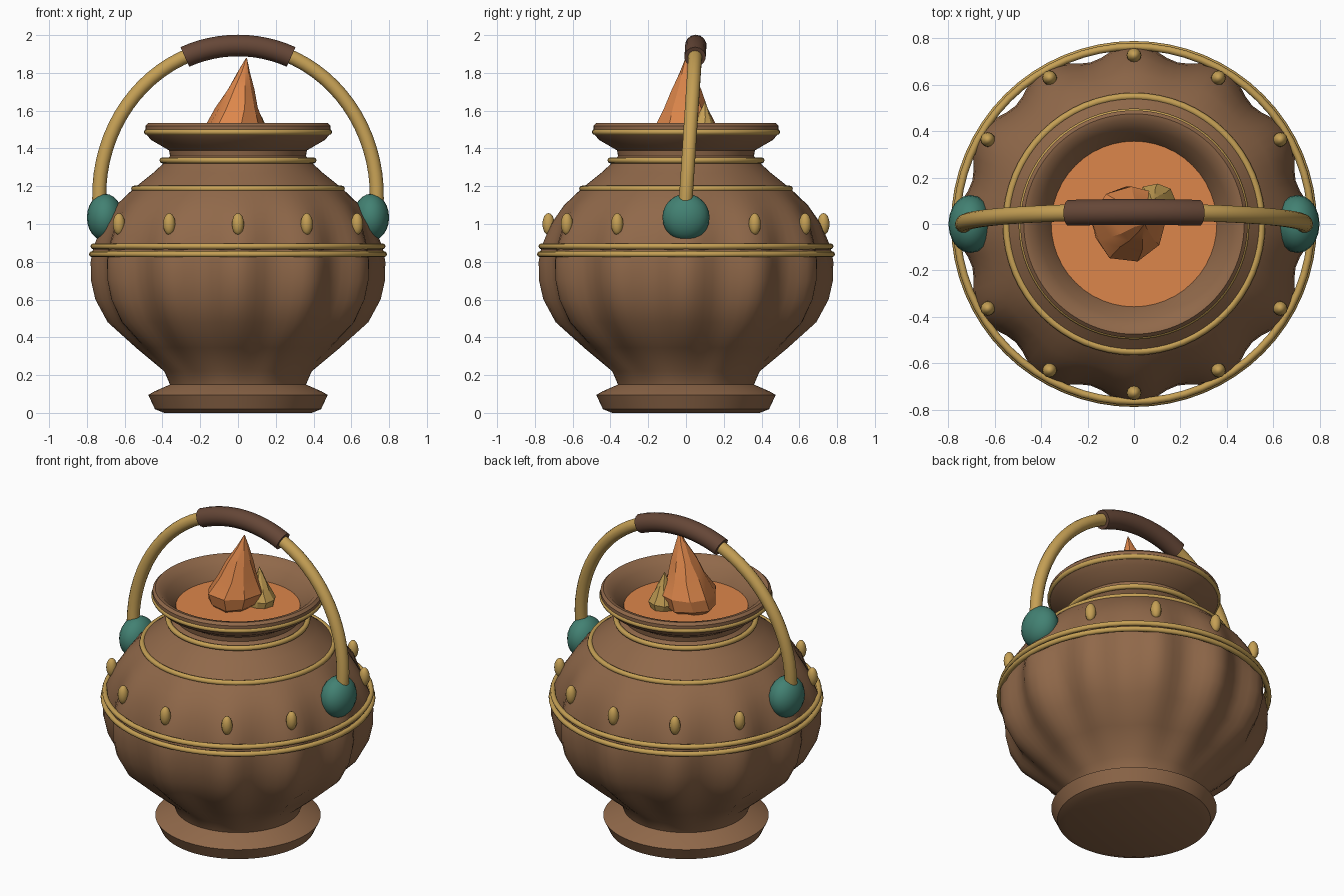
import bpy, math, random
from mathutils import Vector

old = bpy.data.objects.get("Cube")
if old:
    bpy.data.objects.remove(old, do_unlink=True)


def material(name, rgb):
    m = bpy.data.materials.new(name)
    m.use_nodes = True
    m.diffuse_color = (*rgb, 1)
    m.node_tree.nodes["Principled BSDF"].inputs["Base Color"].default_value = (*rgb, 1)
    return m


CLAY = material("brown clay", (0.28, 0.14, 0.068))
GOLD = material("gold", (0.56, 0.35, 0.09))
TEAL = material("teal", (0.055, 0.22, 0.17))
LEATHER = material("dark leather", (0.13, 0.062, 0.038))
EMBER = material("orange ember", (0.72, 0.24, 0.07))


def finish(obj, name, mat, angle=40):
    obj.name = name
    obj.data.materials.append(mat)
    bpy.ops.object.select_all(action="DESELECT")
    obj.select_set(True)
    bpy.context.view_layer.objects.active = obj
    bpy.ops.object.shade_smooth_by_angle(angle=math.radians(angle))
    return obj


def loft(name, mat, rings, angle=40):
    """Skin equal-length rings of points, capping both ends."""
    n = len(rings[0])
    verts = [p for ring in rings for p in ring]
    faces = [(k * n + i, k * n + (i + 1) % n, (k + 1) * n + (i + 1) % n, (k + 1) * n + i)
             for k in range(len(rings) - 1) for i in range(n)]
    faces += [tuple(reversed(range(n))), tuple(range(len(verts) - n, len(verts)))]
    mesh = bpy.data.meshes.new(name)
    mesh.from_pydata(verts, [], faces)
    obj = bpy.data.objects.new(name, mesh)
    bpy.context.collection.objects.link(obj)
    return finish(obj, name, mat, angle)


def ellipsoid(name, mat, loc, scale, seg=16):
    bpy.ops.mesh.primitive_uv_sphere_add(segments=seg, ring_count=seg // 2 + 2, location=loc)
    obj = bpy.context.object
    obj.scale = scale
    return finish(obj, name, mat, 60)


# Fluted pot: radius, height, flute depth
profile = [(0.39, 0, 0), (0.44, 0.02, 0), (0.475, 0.095, 0), (0.44, 0.115, 0), (0.36, 0.15, 0),
           (0.39, 0.22, 0.01), (0.54, 0.345, 0.04), (0.69, 0.48, 0.07), (0.755, 0.6, 0.08),
           (0.778, 0.7, 0.08), (0.78, 0.8, 0.075), (0.765, 0.88, 0.065), (0.715, 1, 0.04),
           (0.645, 1.1, 0.02), (0.55, 1.19, 0), (0.45, 1.27, 0), (0.39, 1.325, 0), (0.36, 1.36, 0),
           (0.365, 1.39, 0), (0.46, 1.445, 0), (0.49, 1.48, 0), (0.49, 1.52, 0), (0.475, 1.535, 0),
           (0.45, 1.53, 0), (0.41, 1.49, 0), (0.36, 1.43, 0), (0.345, 1.39, 0)]
SEG = 96


def fluted(r, z, depth):
    ring = []
    for i in range(SEG):
        a = math.tau * i / SEG
        s = r * (1 - depth * (1 - math.cos(12 * a)) / 2)
        ring.append((s * math.cos(a), s * math.sin(a), z))
    return ring


loft("pot_body", CLAY, [fluted(*p) for p in profile])

# Gold bands
for name, r, z in [("lower_belly_band", 0.773, 0.84), ("upper_belly_band", 0.765, 0.882),
                   ("shoulder_band", 0.55, 1.187), ("neck_band", 0.4, 1.337), ("rim_band", 0.482, 1.487)]:
    bpy.ops.mesh.primitive_torus_add(major_radius=r, minor_radius=0.016, major_segments=64,
                                     minor_segments=8, location=(0, 0, z))
    finish(bpy.context.object, name, GOLD, 60)

# Studs around the shoulder, leaving room for the handle mounts
for i in range(12):
    if i % 6:
        a = math.tau * i / 12
        ellipsoid(f"stud_{i}", GOLD, (0.728 * math.cos(a), 0.728 * math.sin(a), 1.0), (0.032, 0.032, 0.058), 12)

# Handle mounts
for side, x in (("left", 0.705), ("right", -0.705)):
    ellipsoid(f"{side}_handle_mount", TEAL, (x, 0, 1.035), (0.095, 0.125, 0.125), 20)


# Leaning handle and its grip
def handle_part(name, mat, start, end, radius, steps, sides=14):
    rings = []
    for k in range(steps + 1):
        t = math.radians(start + (end - start) * k / steps)
        lift = math.sin(t)
        centre = Vector((0.735 * math.cos(t), 0.052 * lift, 1.15 + 0.795 * lift))
        out = Vector((math.cos(t) * 0.795, 0, lift * 0.735)).normalized()
        rings.append([centre + radius * (out * math.cos(b) + Vector((0, 1, 0)) * math.sin(b))
                      for b in (math.tau * j / sides for j in range(sides))])
    loft(name, mat, rings)


handle_part("handle", GOLD, -6, 186, 0.037, 40)
handle_part("handle_grip", LEATHER, 67.5, 112.5, 0.057, 12)

# Glowing surface inside the mouth
bpy.ops.mesh.primitive_cylinder_add(vertices=48, radius=0.357, depth=0.02, location=(0, 0, 1.415))
finish(bpy.context.object, "ember_surface", EMBER)


# Faceted flames: radius, height, sideways drift toward the tip
def flame(name, mat, base, tip, width, height, seed):
    rng = random.Random(seed)
    rings = []
    for f, w in [(0, 0.55), (0.1, 0.92), (0.25, 1), (0.45, 0.72), (0.65, 0.45), (0.85, 0.2), (1, 0.015)]:
        cx = base[0] + (tip[0] - base[0]) * f
        cy = base[1] + (tip[1] - base[1]) * f
        ring = []
        for i in range(9):
            a = math.tau * (i + 0.3 * rng.random()) / 9
            r = width * w * rng.uniform(0.9, 1.1)
            ring.append((cx + r * math.cos(a), cy + r * math.sin(a), 1.4 + height * f))
        rings.append(ring)
    loft(name, mat, rings, 25)


flame("large_flame", EMBER, (-0.045, 0), (0.045, 0), 0.165, 0.48, 4)
flame("small_flame", GOLD, (0.1, 0.09), (0.08, 0.1), 0.085, 0.25, 7)
